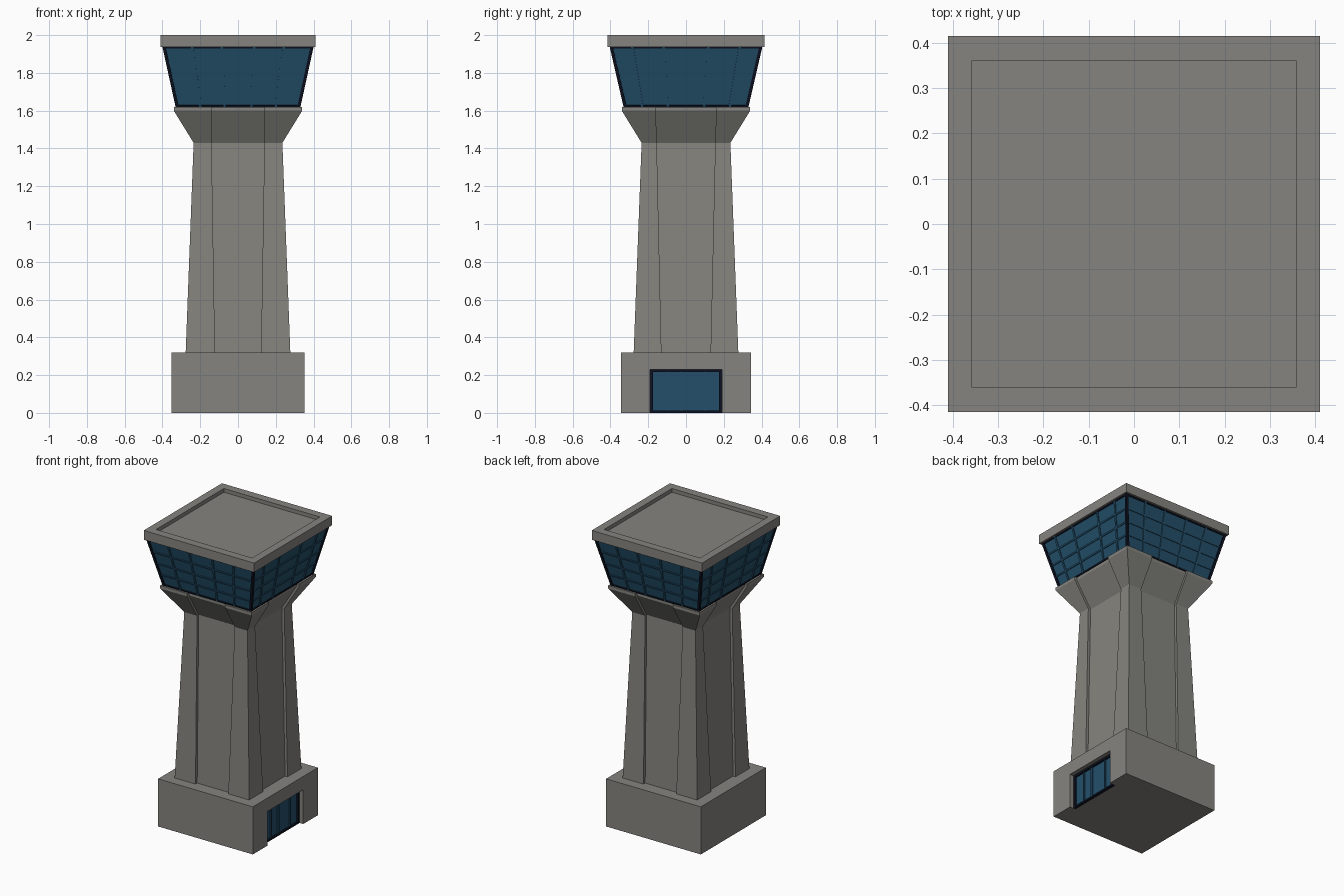
import bpy, bmesh, math
from mathutils import Vector, Matrix

if "Cube" in bpy.data.objects:
    bpy.data.objects.remove(bpy.data.objects["Cube"])


def material(name, col):
    m = bpy.data.materials.new(name)
    m.diffuse_color = (*col, 1)
    m.use_nodes = True
    m.node_tree.nodes["Principled BSDF"].inputs["Base Color"].default_value = m.diffuse_color
    return m


concrete = material("concrete_grey", (0.235, 0.23, 0.21))
glass = material("blue_glass", (0.017, 0.078, 0.145))
dark = material("dark_frame", (0.004, 0.006, 0.015))


def finish(bm, name, mat):
    bmesh.ops.recalc_face_normals(bm, faces=bm.faces)
    me = bpy.data.meshes.new(name)
    bm.to_mesh(me)
    bm.free()
    me.materials.append(mat)
    ob = bpy.data.objects.new(name, me)
    bpy.context.collection.objects.link(ob)
    return ob


def add_box(bm, lo, hi):
    lo, hi = Vector(lo), Vector(hi)
    mat = Matrix.Translation((lo + hi) / 2) @ Matrix.Diagonal((*(hi - lo), 1))
    bmesh.ops.create_cube(bm, size=1, matrix=mat)


def box(name, lo, hi, mat):
    bm = bmesh.new()
    add_box(bm, lo, hi)
    return finish(bm, name, mat)


def add_bar(bm, p, q, normal, width, depth):
    """Box running from p to q, lying on a surface with the given normal."""
    z = (q - p).normalized()
    x = normal.cross(z).normalized()
    y = z.cross(x)
    rot = Matrix((x, y, z)).transposed().to_4x4()
    size = Matrix.Diagonal((width, depth, (q - p).length, 1))
    bmesh.ops.create_cube(bm, size=1, matrix=Matrix.Translation((p + q) / 2) @ rot @ size)


def loft(name, rings, mat):
    """Skin between equal-length closed rings and cap both ends."""
    bm = bmesh.new()
    vs = [[bm.verts.new(p) for p in r] for r in rings]
    n = len(vs[0])
    for a, b in zip(vs, vs[1:]):
        for i in range(n):
            bm.faces.new((a[i], a[(i + 1) % n], b[(i + 1) % n], b[i]))
    bm.faces.new(vs[0][::-1])
    bm.faces.new(vs[-1])
    return finish(bm, name, mat)


def square(hx, hy, z):
    return [(-hx, -hy, z), (hx, -hy, z), (hx, hy, z), (-hx, hy, z)]


# Base block with door recess on the +x side
base = box("base_block", (-0.352, -0.345, 0), (0.352, 0.345, 0.32), concrete)
cutter = box("door_cutter", (0.31, -0.19, -0.1), (0.5, 0.19, 0.23), concrete)
cutter.hide_render = True
cutter.hide_viewport = True
cut = base.modifiers.new("door_recess", 'BOOLEAN')
cut.operation = 'DIFFERENCE'
cut.solver = 'EXACT'
cut.object = cutter

# Entrance glazing, dividers and frame
box("door_glass", (0.305, -0.19, 0.002), (0.313, 0.19, 0.23), glass)
bm = bmesh.new()
for y in (-0.1, -0.025, 0.1):
    add_box(bm, (0.312, y - 0.006, 0.01), (0.32, y + 0.006, 0.22))
finish(bm, "door_dividers", glass)
bm = bmesh.new()
for s in (-1, 1):
    add_box(bm, (0.308, s * 0.183 - 0.007, 0), (0.325, s * 0.183 + 0.007, 0.23))
add_box(bm, (0.308, -0.176, 0.216), (0.325, 0.176, 0.23))
add_box(bm, (0.308, -0.176, 0), (0.325, 0.176, 0.012))
finish(bm, "door_frame", dark)


# Tapered shaft and flared head with a recessed panel on each side
def pier_ring(z, h, p_front, p_side, d=0.018):
    pts = []
    for k in range(4):
        p = p_side if k % 2 else p_front
        rot = Matrix.Rotation(k * math.pi / 2, 3, 'Z')
        for x, y in ((-h, -h), (-p, -h), (-p, d - h), (p, d - h), (p, -h)):
            pts.append(rot @ Vector((x, y, z)))
    return pts


loft("shaft", [pier_ring(0.32, 0.277, 0.122, 0.13),
               pier_ring(1.43, 0.235, 0.14, 0.155),
               pier_ring(1.60, 0.34, 0.14, 0.16),
               pier_ring(1.62, 0.34, 0.14, 0.16)], concrete)

# Control room glass, leaning outward
Z0, Z1 = 1.62, 1.94
B, TX, TY = 0.322, 0.392, 0.396
low = [Vector(p) for p in square(B, B, Z0)]
high = [Vector(p) for p in square(TX, TY, Z1)]
loft("cab_glass", [low, high], glass)

# Glazing bars and dark edge frame
bars, frame = bmesh.new(), bmesh.new()
for k in range(4):
    a, b = low[k], low[(k + 1) % 4]
    c, d = high[k], high[(k + 1) % 4]
    nrm = (b - a).cross(c - a).normalized()
    cols = (-0.72, -0.3, 0.3, 0.72) if k % 2 else (-0.62, -0.22, 0.22, 0.62)
    for f in cols:
        t = (f + 1) / 2
        add_bar(bars, a.lerp(b, t), c.lerp(d, t), nrm, 0.012, 0.012)
    for t in (0.24, 0.48, 0.73):
        add_bar(bars, a.lerp(c, t), b.lerp(d, t), nrm, 0.01, 0.012)
    for t in (0.012, 0.985):
        add_bar(frame, a.lerp(c, t), b.lerp(d, t), nrm, 0.01, 0.012)
    add_bar(frame, a, c, nrm, 0.016, 0.016)
finish(bars, "cab_glazing_bars", glass)
finish(frame, "cab_frame", dark)

# Roof slab with a sunken deck
loft("roof", [square(0.41, 0.415, 1.938), square(0.41, 0.415, 2.0),
              square(0.357, 0.36, 2.0), square(0.357, 0.36, 1.975)], concrete)
